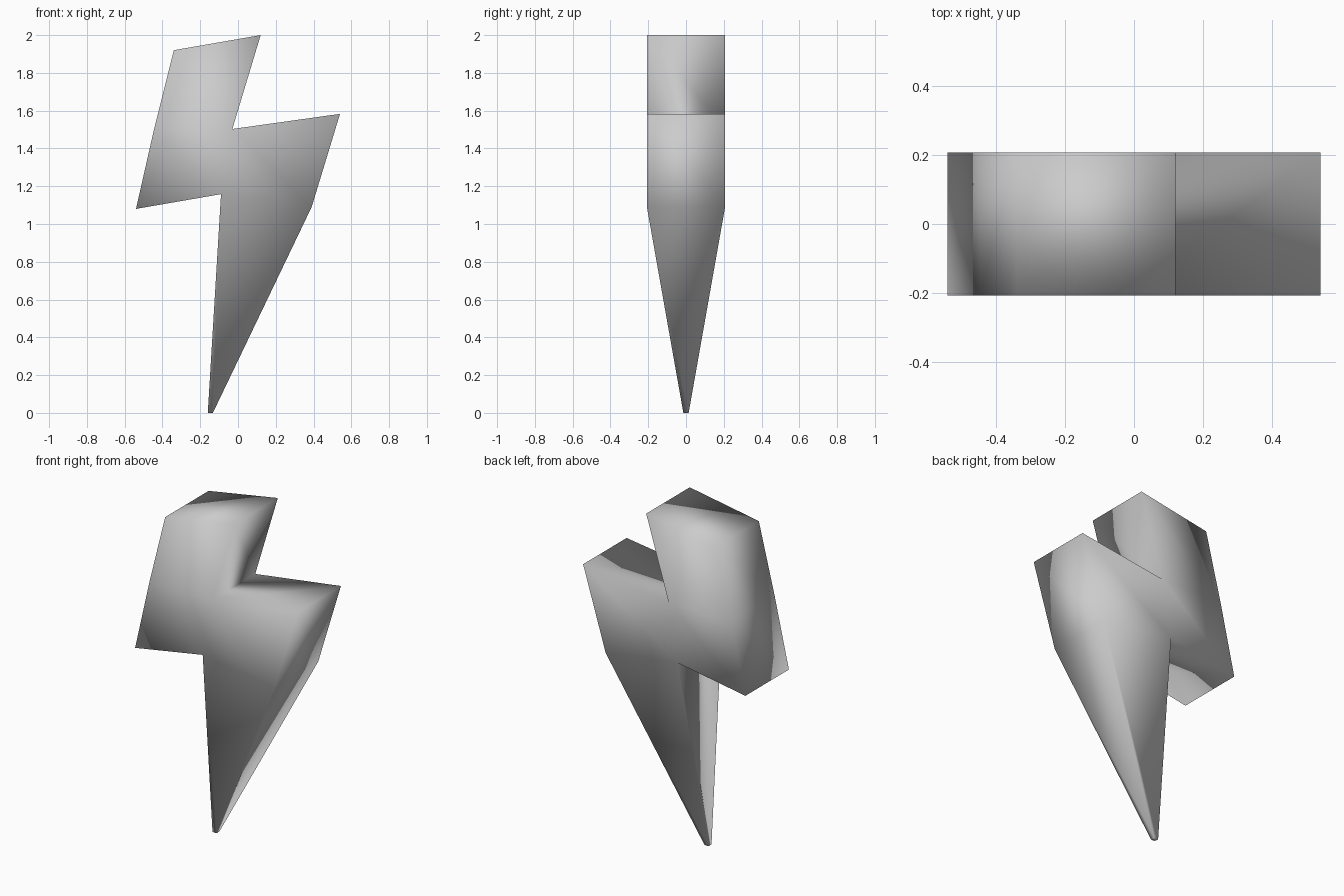
import bpy
import bmesh

cube = bpy.data.objects.get("Cube")
if cube:
    bpy.data.objects.remove(cube, do_unlink=True)

grey = bpy.data.materials.new("plain grey")
grey.use_nodes = True
colour = (0.6, 0.6, 0.6, 1)
grey.diffuse_color = colour
grey.node_tree.nodes["Principled BSDF"].inputs["Base Color"].default_value = colour

# Bolt outline: x, z and half thickness, clockwise from the upper left corner
HALF, TIP = 0.207, 0.014
outline = [
    (-0.34, 1.92, HALF), (0.12, 2.0, HALF), (-0.03, 1.503, HALF),
    (0.54, 1.583, HALF), (0.39, 1.09, HALF), (-0.133, 0, TIP),
    (-0.16, 0, TIP), (-0.09, 1.158, HALF), (-0.54, 1.08, HALF),
    (-0.445, 1.5, HALF),
]
# Upper arm, left shoulder, right shoulder and spike
panels = [(0, 1, 2, 9), (9, 2, 7, 8), (2, 3, 4, 7), (7, 4, 5, 6)]

bm = bmesh.new()
front = [bm.verts.new((x, -h, z)) for x, z, h in outline]
back = [bm.verts.new((x, h, z)) for x, z, h in outline]
for panel in panels:
    bm.faces.new([front[i] for i in panel])
    bm.faces.new([back[i] for i in reversed(panel)])

# Rim joining front and back
for i in range(len(outline)):
    j = (i + 1) % len(outline)
    bm.faces.new((front[i], back[i], back[j], front[j]))
bmesh.ops.recalc_face_normals(bm, faces=bm.faces)

# Soft shading runs over every edge
for face in bm.faces:
    face.smooth = True

mesh = bpy.data.meshes.new("lightning_bolt")
bm.to_mesh(mesh)
bm.free()
mesh.materials.append(grey)
bolt = bpy.data.objects.new("lightning_bolt", mesh)
bpy.context.collection.objects.link(bolt)
